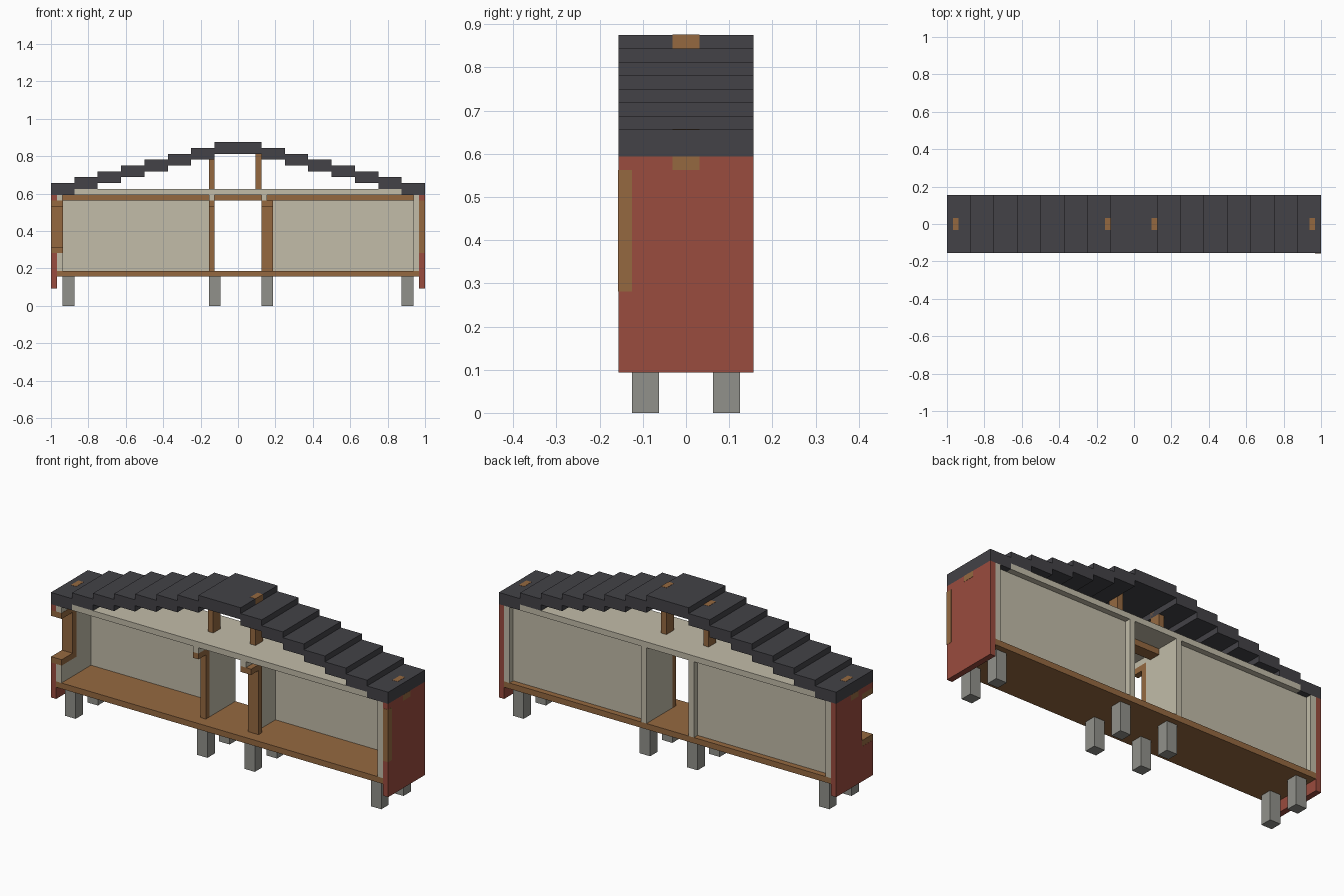
import bpy
import bmesh

old = bpy.data.objects.get("Cube")
if old:
    bpy.data.objects.remove(old, do_unlink=True)


def material(name, rgb):
    lin = [((c / 255 + 0.055) / 1.055) ** 2.4 for c in rgb] + [1.0]
    m = bpy.data.materials.new(name)
    m.use_nodes = True
    m.diffuse_color = lin
    bsdf = next(n for n in m.node_tree.nodes if n.type == 'BSDF_PRINCIPLED')
    bsdf.inputs["Base Color"].default_value = lin
    bsdf.inputs["Roughness"].default_value = 0.9
    return m


ROOF = material("slate grey", (67, 66, 71))
RED = material("brick red", (154, 76, 62))
WOOD = material("oak brown", (149, 105, 64))
PLASTER = material("cream plaster", (194, 188, 169))
STONE = material("stone grey", (145, 145, 139))


def prism(name, x0, x1, profile, mat):
    """Extrude a (y, z) profile along x."""
    bm = bmesh.new()
    face = bm.faces.new([bm.verts.new((x0, y, z)) for y, z in profile])
    ext = bmesh.ops.extrude_face_region(bm, geom=[face])
    moved = [v for v in ext["geom"] if isinstance(v, bmesh.types.BMVert)]
    bmesh.ops.translate(bm, verts=moved, vec=(x1 - x0, 0, 0))
    bmesh.ops.recalc_face_normals(bm, faces=bm.faces)
    me = bpy.data.meshes.new(name)
    bm.to_mesh(me)
    bm.free()
    me.materials.append(mat)
    ob = bpy.data.objects.new(name, me)
    bpy.context.collection.objects.link(ob)
    return ob


def box(name, xs, ys, zs, mat):
    (y0, y1), (z0, z1) = ys, zs
    return prism(name, xs[0], xs[1], [(y0, z0), (y1, z0), (y1, z1), (y0, z1)], mat)


U = 1 / 32                       # building module
D = 5 * U                        # half depth
FLOOR, EAVE = 6 * U, 19 * U      # floor top, wall top
DOOR = 18 * U                    # top of door and window frames
SILL = 9 * U
full = (-D, D)

# Stone piers
for x in (-30 * U, -5 * U, 4 * U, 28 * U):
    for y in (-4 * U, 2 * U):
        box("pier", (x, x + 2 * U), (y, y + 2 * U), (0, 5 * U), STONE)

# Floor, ceiling and tie beam
box("floor", (-31 * U, 31 * U), full, (5 * U, FLOOR), WOOD)
box("ceiling", (-28 * U, 28 * U), full, (EAVE, EAVE + U), PLASTER)
box("tie_beam", (-1.001, 1.001), (-U, U), (DOOR, EAVE), WOOD)


# End walls: red cladding with plaster lining; one has a front window notch
def notched(bottom):
    return [(-D, bottom), (D, bottom), (D, EAVE), (-D, EAVE), (-D, DOOR),
            (-2 * U, DOOR), (-2 * U, SILL), (-D, SILL)]


prism("window_wall", -1, -31 * U, notched(3 * U), RED)
prism("window_wall_lining", -31 * U, -30 * U, notched(FLOOR), PLASTER)
box("end_wall", (31 * U, 1), full, (3 * U, EAVE), RED)
box("end_wall_lining", (30 * U, 31 * U), full, (FLOOR, EAVE), PLASTER)

# Window frame, and the frame edge on the opposite wall
wx = (-0.999, -0.936)
box("window_sill", wx, (-D, -U), (SILL, SILL + U), WOOD)
box("window_header", wx, (-D, -U), (DOOR - U, DOOR), WOOD)
box("window_jamb", wx, (-2 * U - 0.002, -U), (SILL + U, DOOR - U), WOOD)
box("window_edge_trim", (31 * U, 1.001), (-D - 0.001, -4 * U), (SILL, DOOR), WOOD)

# Cross walls with doorways at the front
cross = [(-2 * U, FLOOR), (D, FLOOR), (D, EAVE), (-D, EAVE), (-D, DOOR), (-2 * U, DOOR)]
for x0, frame in ((-5 * U, (-5 * U, -4 * U)), (4 * U, (4 * U, 6 * U))):
    prism("cross_wall", x0, x0 + U, cross, PLASTER)
    box("door_jamb", frame, (-3 * U, -2 * U), (FLOOR, DOOR - U), WOOD)
    box("door_header", frame, (-D, -2 * U), (DOOR - U, DOOR), WOOD)

# Recessed back walls
for x0, x1 in ((-30 * U, -5 * U), (5 * U, 30 * U)):
    box("back_wall", (x0, x1), (3 * U, 4 * U), (FLOOR, EAVE), PLASTER)

# Stepped roof, seven steps on each side and a ridge slab
for i in range(7):
    z = EAVE + i * U
    for s in (-1, 1):
        a, b = sorted((s * (1 - 4 * U * i), s * (1 - 4 * U * (i + 1))))
        box("roof_step", (a, b), full, (z, z + 2 * U), ROOF)
box("roof_ridge", (-4 * U, 4 * U), full, (26 * U, 28 * U), ROOF)

# Roof posts, their ends showing through the slabs
for x0, x1, z0, z1 in ((-5 * U, -4 * U, 20 * U, 27 * U),
                       (3 * U, 4 * U + 0.001, 20 * U, 28 * U),
                       (-31 * U, -30 * U, EAVE, 21 * U),
                       (30 * U, 31 * U, EAVE, 21 * U)):
    box("roof_post", (x0, x1), (-U, U), (z0, z1 + 0.001), WOOD)
